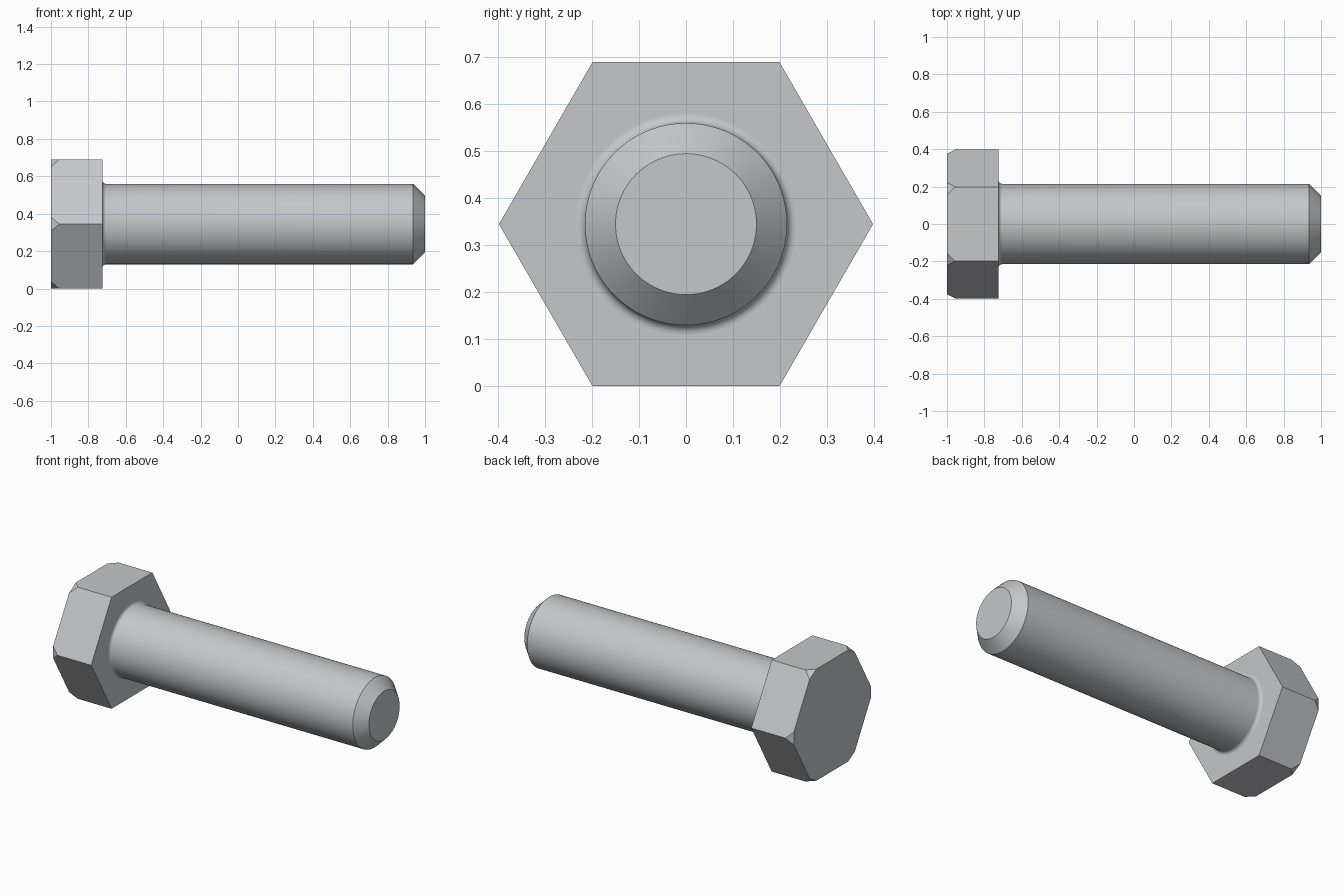
import bpy
import bmesh
import math
from mathutils import Matrix, Vector

cube = bpy.data.objects.get("Cube")
if cube:
    bpy.data.objects.remove(cube, do_unlink=True)

# Main dimensions; the bolt axis runs along x
HEX_RADIUS = 0.398
AXIS_Z = HEX_RADIUS * math.sqrt(3) / 2
HEAD_OUT, HEAD_IN, TIP = -1.0, -0.725, 1.0
SHANK_R, FILLET, CHAMFER = 0.215, 0.02, 0.065

# Steel material
steel = bpy.data.materials.new("steel grey")
steel.use_nodes = True
colour = (0.56, 0.57, 0.59, 1.0)
steel.diffuse_color = colour
steel.node_tree.nodes["Principled BSDF"].inputs["Base Color"].default_value = colour


def add_object(name, bm):
    bmesh.ops.recalc_face_normals(bm, faces=bm.faces)
    mesh = bpy.data.meshes.new(name)
    bm.to_mesh(mesh)
    bm.free()
    mesh.materials.append(steel)
    obj = bpy.data.objects.new(name, mesh)
    obj.location.z = AXIS_Z
    bpy.context.collection.objects.link(obj)
    return obj


# Hexagonal head with its six outer corners cut off
bm = bmesh.new()
bmesh.ops.create_cone(bm, cap_ends=True, segments=6, radius1=HEX_RADIUS,
                      radius2=HEX_RADIUS, depth=HEAD_IN - HEAD_OUT)
# Turn the prism axis from z to x with corners pointing along y
bmesh.ops.transform(bm, verts=bm.verts, matrix=Matrix.Rotation(math.pi / 2, 4, 'Y'))
corner = max(bm.verts, key=lambda v: v.co.y)
spin = math.atan2(corner.co.z, corner.co.y)
bmesh.ops.rotate(bm, verts=bm.verts, cent=(0, 0, 0),
                 matrix=Matrix.Rotation(-spin, 3, 'X'))
bmesh.ops.translate(bm, verts=bm.verts, vec=((HEAD_OUT + HEAD_IN) / 2, 0, 0))
corners = [v for v in bm.verts if v.co.x < (HEAD_OUT + HEAD_IN) / 2]
bmesh.ops.bevel(bm, geom=corners, offset=0.044, offset_type='OFFSET',
                segments=1, profile=0.5, affect='VERTICES')
add_object("hex_head", bm)

# Shank: fillet under the head, straight barrel, chamfered tip
profile = [(HEAD_IN + FILLET * (1 - math.cos(a)), SHANK_R + FILLET * (1 - math.sin(a)))
           for a in (i * math.pi / 16 for i in range(9))]
profile += [(TIP - CHAMFER, SHANK_R), (TIP, SHANK_R - CHAMFER)]
SIDES = 96
bm = bmesh.new()
rings = []
for x, r in profile:
    angles = (2 * math.pi * i / SIDES for i in range(SIDES))
    rings.append([bm.verts.new(Vector((x, r * math.cos(a), r * math.sin(a))))
                  for a in angles])
for ring, following in zip(rings, rings[1:]):
    for i in range(SIDES):
        j = (i + 1) % SIDES
        bm.faces.new((ring[i], ring[j], following[j], following[i]))
bm.faces.new(rings[0])
bm.faces.new(rings[-1])
shank = add_object("shank", bm)

# Smooth the round surfaces, keep the tip edges sharp
bpy.ops.object.select_all(action='DESELECT')
shank.select_set(True)
bpy.context.view_layer.objects.active = shank
bpy.ops.object.shade_smooth_by_angle(angle=math.radians(30))
